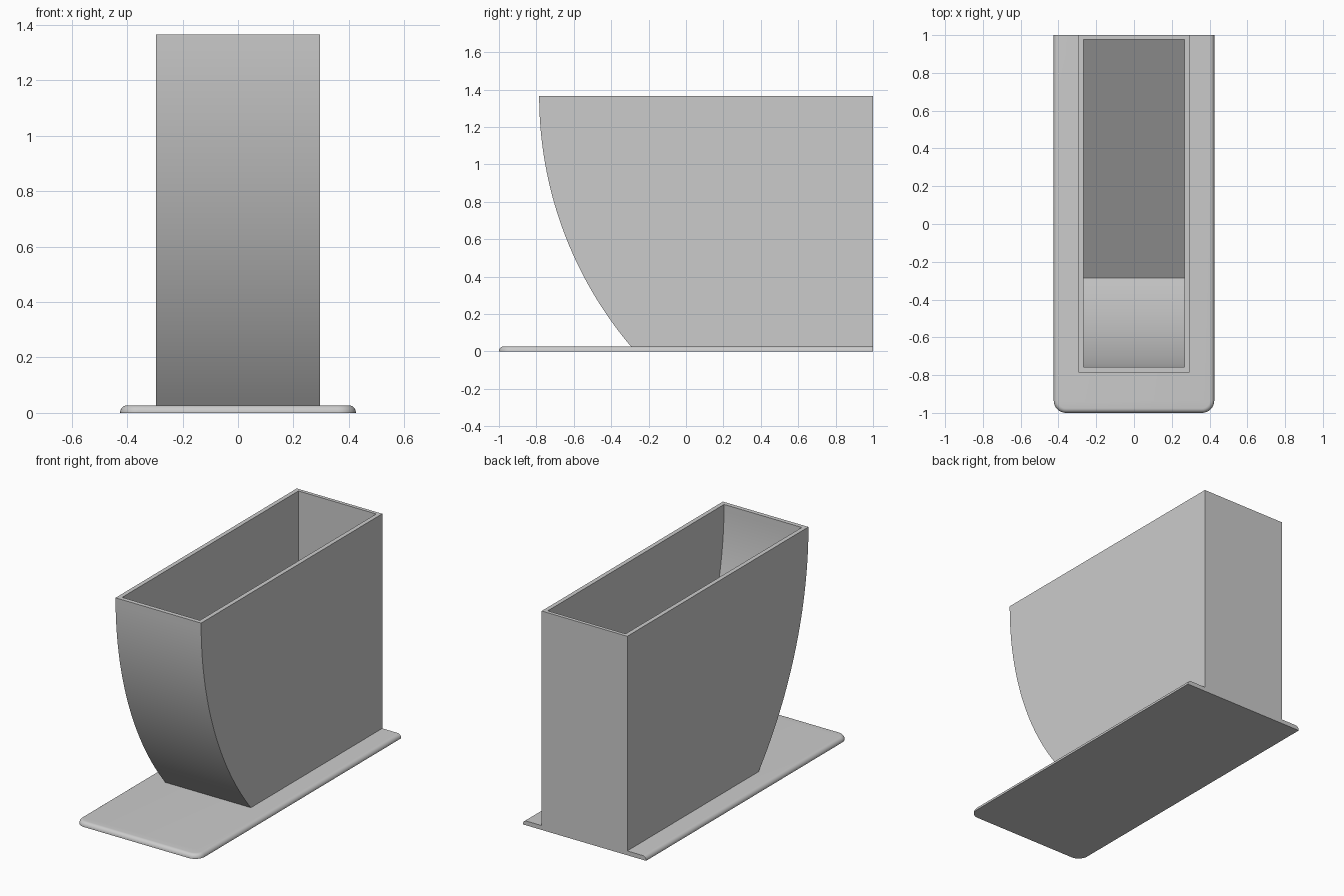
import bpy, bmesh, math

if "Cube" in bpy.data.objects:
    bpy.data.objects.remove(bpy.data.objects["Cube"])

grey = bpy.data.materials.new("light_grey")
grey.use_nodes = True
colour = (0.6, 0.6, 0.6, 1)
grey.diffuse_color = colour
grey.node_tree.nodes["Principled BSDF"].inputs["Base Color"].default_value = colour

BASE_T, TOP, WALL = 0.027, 1.365, 0.027
HALF_X, FRONT, BACK = 0.295, -0.785, 1.0
RADIUS = 2.07
CENTRE_Y = FRONT + RADIUS


def finish(bm, name):
    bmesh.ops.recalc_face_normals(bm, faces=bm.faces[:])
    mesh = bpy.data.meshes.new(name)
    bm.to_mesh(mesh)
    bm.free()
    mesh.materials.append(grey)
    obj = bpy.data.objects.new(name, mesh)
    bpy.context.collection.objects.link(obj)
    bpy.ops.object.select_all(action="DESELECT")
    obj.select_set(True)
    bpy.context.view_layer.objects.active = obj
    bpy.ops.object.shade_smooth_by_angle(angle=math.radians(30))


def side_profile(radius, bottom, back, back_bottom, steps=32):
    """Arc down the front, across the floor, then up the back wall."""
    end = math.asin((TOP - bottom) / radius)
    pts = [(CENTRE_Y - radius * math.cos(end * i / steps),
            TOP - radius * math.sin(end * i / steps)) for i in range(steps + 1)]
    return pts + [(back, back_bottom), (back, TOP)]


def open_shell(bm, profile, half):
    """Sweep a profile across x, leave the top open, return the mouth corners."""
    left, right = [[bm.verts.new((x, y, z)) for y, z in profile] for x in (half, -half)]
    for i in range(len(profile) - 1):
        bm.faces.new((left[i], left[i + 1], right[i + 1], right[i]))
    bm.faces.new(left)
    bm.faces.new(right)
    return [left[0], left[-1], right[-1], right[0]]


# Hollow container with curved front and a sloping inner floor
bm = bmesh.new()
outer = open_shell(bm, side_profile(RADIUS, BASE_T, BACK, BASE_T), HALF_X)
inner = open_shell(bm, side_profile(RADIUS - WALL, 0.06, BACK - WALL + 0.005, 0.88),
                   HALF_X - WALL)
for i in range(4):
    j = (i + 1) % 4
    bm.faces.new((outer[i], outer[j], inner[j], inner[i]))
finish(bm, "container")

# Base plate: rounded front corners, softened top edge, square back
bm = bmesh.new()
bmesh.ops.create_cube(bm, size=1)
for v in bm.verts:
    v.co = (v.co.x * 0.85, v.co.y * 2, (v.co.z + 0.5) * BASE_T)
corners = [e for e in bm.edges
           if all(v.co.y < -0.9 for v in e.verts)
           and abs(e.verts[0].co.z - e.verts[1].co.z) > 0.01]
bmesh.ops.bevel(bm, geom=corners, offset=0.065, segments=8, profile=0.5, affect="EDGES")
rim = [e for e in bm.edges
       if all(v.co.z > BASE_T - 0.001 for v in e.verts)
       and not all(v.co.y > 0.99 for v in e.verts)]
bmesh.ops.bevel(bm, geom=rim, offset=0.024, segments=6, profile=0.5, affect="EDGES")
finish(bm, "base_plate")
